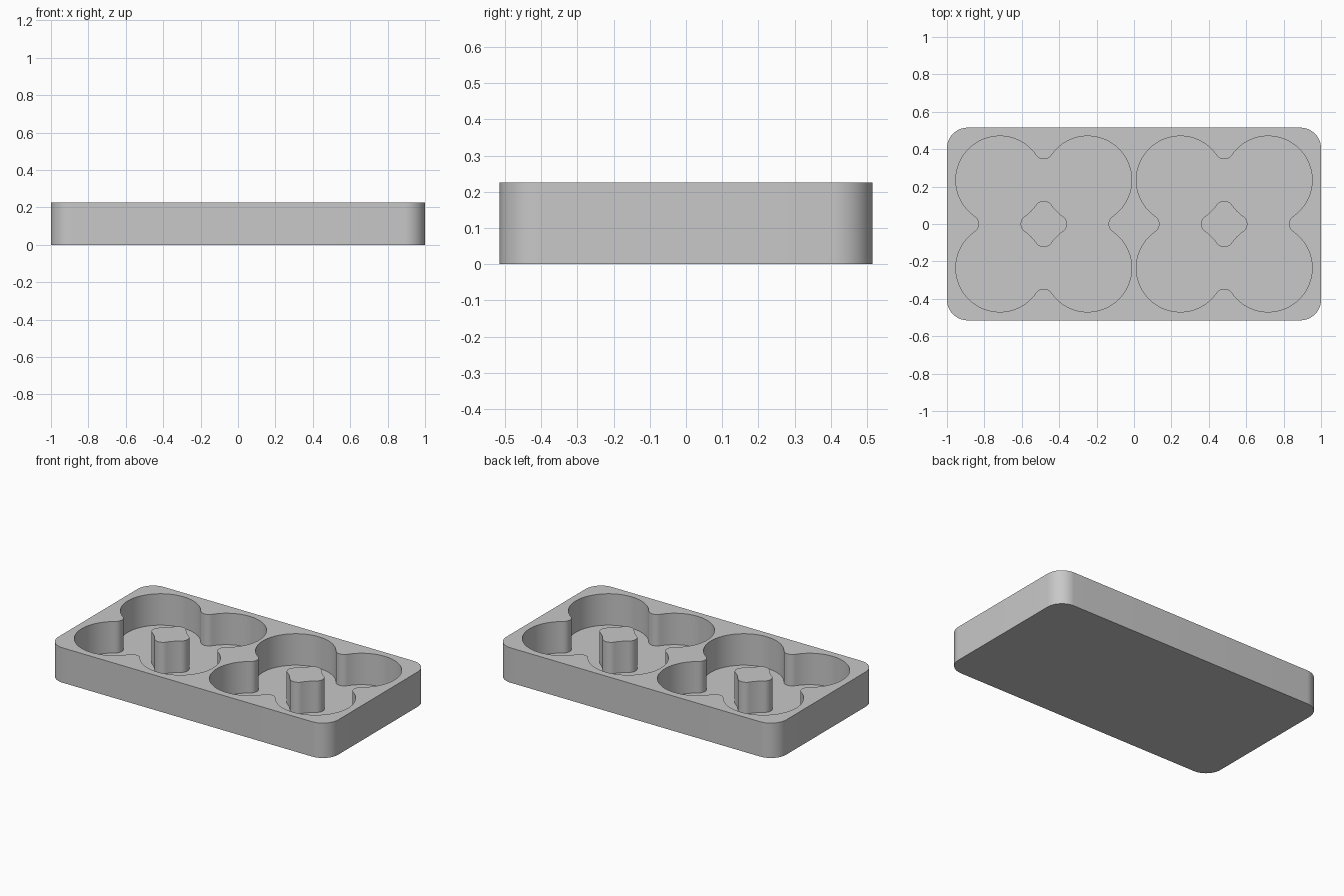
import bpy, bmesh
from math import sin, cos, radians, degrees, sqrt, atan2
from mathutils import Vector, Matrix

HALF_X, HALF_Y, HEIGHT = 1.0, 0.515, 0.225
CORNER = 0.11
FLOOR = 0.022          # thickness left under the pockets
POCKET_X = 0.4825      # centre of each four-lobed pocket
LOBE = 0.235           # lobe radius and lobe offset
ROUND = 0.05           # rounding between neighbouring lobes

cube = bpy.data.objects.get("Cube")
if cube:
    bpy.data.objects.remove(cube, do_unlink=True)

grey = bpy.data.materials.new("light grey")
grey.use_nodes = True
colour = (0.58, 0.58, 0.58, 1)
grey.diffuse_color = colour
grey.node_tree.nodes["Principled BSDF"].inputs["Base Color"].default_value = colour


def arc(cx, cy, r, start, end, steps):
    """Points along an arc, angles in degrees."""
    angles = [radians(start + (end - start) * i / steps) for i in range(steps + 1)]
    return [Vector((cx + r * cos(a), cy + r * sin(a))) for a in angles]


def four_fold(quarter):
    """Repeat a quarter outline around the centre."""
    points = [Matrix.Rotation(radians(90 * k), 2) @ p for k in range(4) for p in quarter]
    return [p for i, p in enumerate(points) if (p - points[i - 1]).length > 1e-5]


def ring(bm, outline, z, dx=0):
    """Closed loop of edges."""
    verts = [bm.verts.new((p.x + dx, p.y, z)) for p in outline]
    edges = [bm.edges.new((verts[i - 1], v)) for i, v in enumerate(verts)]
    return verts, edges


def wall(bm, low, high):
    for i in range(len(low)):
        bm.faces.new((low[i - 1], low[i], high[i], high[i - 1]))


def cap(bm, edges):
    bmesh.ops.triangle_fill(bm, edges=edges, use_beauty=True, normal=(0, 0, 1))


# Outlines: rounded block, pocket edge and pillar
block = []
for k, (sx, sy) in enumerate(((1, 1), (-1, 1), (-1, -1), (1, -1))):
    block += arc(sx * (HALF_X - CORNER), sy * (HALF_Y - CORNER), CORNER,
                 90 * k, 90 * k + 90, 16)

reach = sqrt((LOBE + ROUND) ** 2 - LOBE ** 2)
tilt = degrees(atan2(LOBE, reach))
pocket = four_fold(
    arc(LOBE, LOBE, LOBE, -tilt, 90 + tilt, 48)
    + arc(0, LOBE + reach, ROUND, tilt - 90, -90 - tilt, 16))
pillar = four_fold(
    arc(LOBE, LOBE, LOBE, 180 + tilt, 270 - tilt, 10)
    + arc(0, LOBE - reach, ROUND, 90 - tilt, 90 + tilt, 16))

# Block sides and underside
bm = bmesh.new()
bottom, bottom_edges = ring(bm, block, 0)
top, rim_edges = ring(bm, block, HEIGHT)
wall(bm, bottom, top)
cap(bm, bottom_edges)

# Two pockets, each with a central pillar
for side in (-1, 1):
    floor_edges = []
    for outline in (pocket, pillar):
        low, low_edges = ring(bm, outline, FLOOR, side * POCKET_X)
        high, high_edges = ring(bm, outline, HEIGHT, side * POCKET_X)
        wall(bm, low, high)
        floor_edges += low_edges
        if outline is pocket:
            rim_edges += high_edges
        else:
            cap(bm, high_edges)
    cap(bm, floor_edges)

# Top face around the pockets
cap(bm, rim_edges)
bmesh.ops.recalc_face_normals(bm, faces=bm.faces)

mesh = bpy.data.meshes.new("holder_tray")
bm.to_mesh(mesh)
bm.free()
mesh.materials.append(grey)
tray = bpy.data.objects.new("holder_tray", mesh)
bpy.context.collection.objects.link(tray)

bpy.ops.object.select_all(action="DESELECT")
tray.select_set(True)
bpy.context.view_layer.objects.active = tray
bpy.ops.object.shade_smooth_by_angle(angle=radians(30))
